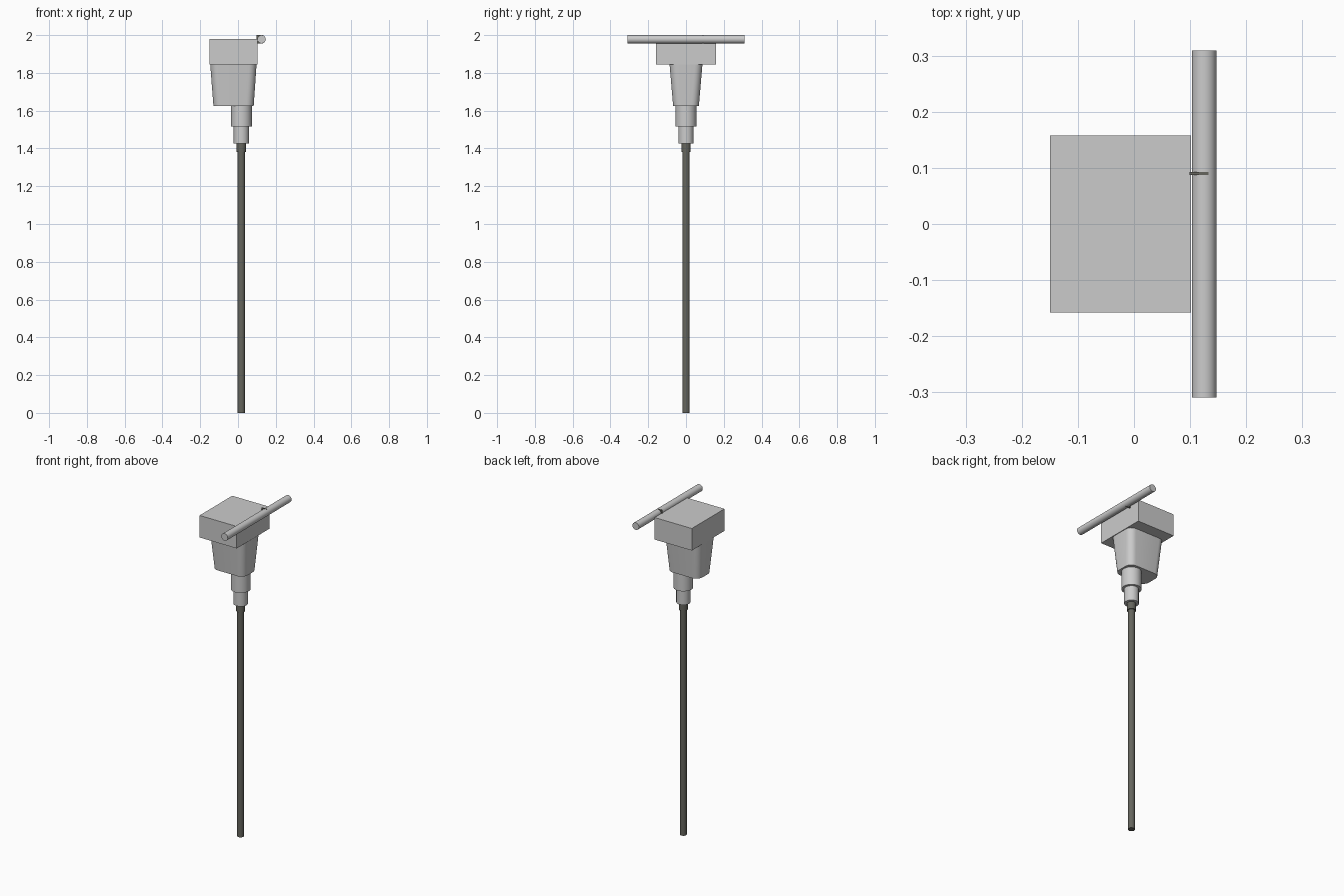
import bpy, bmesh, math

if "Cube" in bpy.data.objects:
    bpy.data.objects.remove(bpy.data.objects["Cube"])

CX = 0.018  # axis of the shaft

dark = bpy.data.materials.new("dark_metal")
dark.diffuse_color = (0.13, 0.13, 0.11, 1)
dark.use_nodes = True
dark.node_tree.nodes["Principled BSDF"].inputs["Base Color"].default_value = dark.diffuse_color


def cylinder(name, r, z0, z1, sides=32, mat=None):
    bpy.ops.mesh.primitive_cylinder_add(vertices=sides, radius=r, depth=z1 - z0,
                                        location=(CX, 0, (z0 + z1) / 2))
    ob = bpy.context.object
    ob.name = name
    if mat:
        ob.data.materials.append(mat)
    bpy.ops.object.shade_smooth_by_angle(angle=math.radians(35))
    return ob


def box(name, lo, hi, mat=None):
    bpy.ops.mesh.primitive_cube_add(size=1, location=[(a + b) / 2 for a, b in zip(lo, hi)])
    ob = bpy.context.object
    ob.name = name
    ob.scale = [b - a for a, b in zip(lo, hi)]
    if mat:
        ob.data.materials.append(mat)
    return ob


def rounded_loop(bm, x0, x1, hy, r, z, steps=6):
    """Rounded rectangle ring of vertices at height z."""
    verts = []
    corners = [(x1 - r, hy - r), (x0 + r, hy - r), (x0 + r, r - hy), (x1 - r, r - hy)]
    for k, (cx, cy) in enumerate(corners):
        for i in range(steps + 1):
            a = math.pi / 2 * (k + i / steps)
            verts.append(bm.verts.new((cx + r * math.cos(a), cy + r * math.sin(a), z)))
    return verts


# head block
box("head_block", (-0.15, -0.158, 1.845), (0.102, 0.158, 1.98))

# tapered housing lofted between rounded rectangles
bm = bmesh.new()
rings = [rounded_loop(bm, *p) for p in [
    (-0.130, 0.083, 0.068, 0.04, 1.625),
    (-0.139, 0.091, 0.078, 0.04, 1.74),
    (-0.147, 0.098, 0.087, 0.04, 1.845)]]
for a, b in zip(rings, rings[1:]):
    n = len(a)
    for i in range(n):
        j = (i + 1) % n
        bm.faces.new((a[i], a[j], b[j], b[i]))
bm.faces.new(rings[0][::-1])
bm.faces.new(rings[-1])
mesh = bpy.data.meshes.new("tapered_housing")
bm.to_mesh(mesh)
bm.free()
housing = bpy.data.objects.new("tapered_housing", mesh)
bpy.context.collection.objects.link(housing)
bpy.ops.object.select_all(action='DESELECT')
housing.select_set(True)
bpy.context.view_layer.objects.active = housing
bpy.ops.object.shade_smooth_by_angle(angle=math.radians(35))

# stepped collars and probe shaft
cylinder("upper_collar", 0.055, 1.515, 1.625)
cylinder("lower_collar", 0.041, 1.425, 1.515, sides=12)
cylinder("shaft_ferrule", 0.025, 1.38, 1.425, mat=dark)
cylinder("shaft", 0.0195, 0.0, 1.38, mat=dark)

# cross bar handle
bar = cylinder("cross_bar", 0.022, -0.309, 0.309)
bar.location = (0.125, 0, 1.978)
bar.rotation_euler = (math.pi / 2, 0, 0)

# thin clip joining bar to block
box("bar_clip", (0.099, 0.087, 1.956), (0.133, 0.093, 2.0005), dark)
